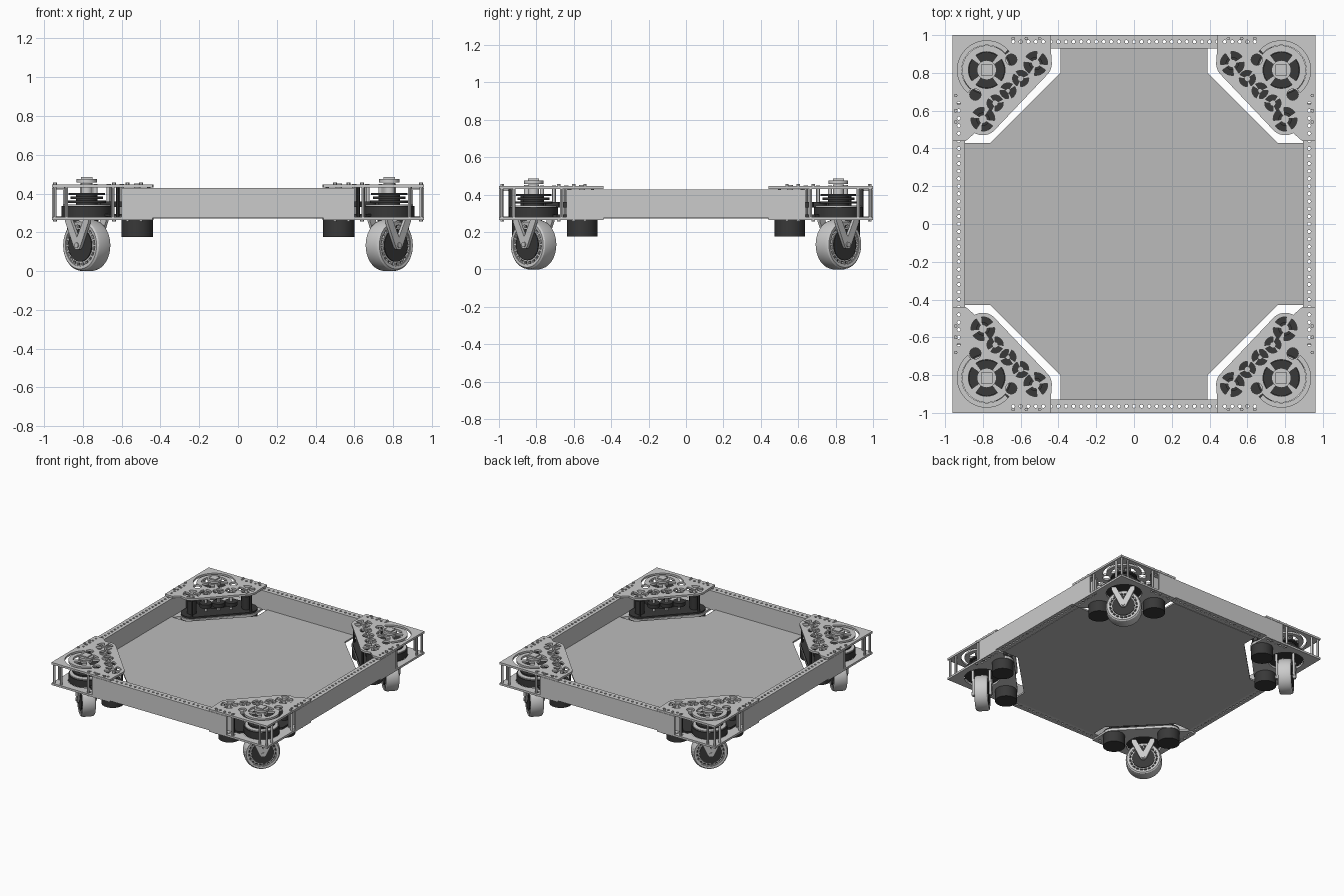
import bpy, bmesh
from math import sin, cos, radians, pi
from mathutils import Matrix

if "Cube" in bpy.data.objects:
    bpy.data.objects.remove(bpy.data.objects["Cube"])


def material(name, v):
    m = bpy.data.materials.new(name)
    m.diffuse_color = (v, v, v, 1)
    m.use_nodes = True
    m.node_tree.nodes["Principled BSDF"].inputs["Base Color"].default_value = m.diffuse_color
    return m


DARK = material("dark", 0.04)
FLOOR = material("floor_grey", 0.5)


def arc(c, r, a0, a1, n=16):
    return [(c[0] + r * cos(radians(a0 + (a1 - a0) * i / n)),
             c[1] + r * sin(radians(a0 + (a1 - a0) * i / n))) for i in range(n + 1)]


def circle(c, r, n=32):
    return arc(c, r, 0, 360, n)[:-1]


def rect(x0, x1, y0, y1):
    return [(x0, y0), (x1, y0), (x1, y1), (x0, y1)]


def sector(c, r0, r1, a0, a1, n=12):
    return arc(c, r1, a0, a1, n) + arc(c, r0, a1, a0, n)


def spoked(c, r0, r1, count, turn=0, gap=14):
    step = 360 / count
    return [sector(c, r0, r1, turn + k * step + gap, turn + (k + 1) * step - gap, 8)
            for k in range(count)]


def finish(name, me, mat, mirror):
    bm = bmesh.new()
    bm.from_mesh(me)
    bmesh.ops.remove_doubles(bm, verts=bm.verts, dist=1e-5)
    bmesh.ops.recalc_face_normals(bm, faces=bm.faces)
    bm.to_mesh(me)
    bm.free()
    me.materials.clear()
    if mat:
        me.materials.append(mat)
    ob = bpy.data.objects.new(name, me)
    bpy.context.collection.objects.link(ob)
    bpy.ops.object.select_all(action='DESELECT')
    ob.select_set(True)
    bpy.context.view_layer.objects.active = ob
    bpy.ops.object.shade_smooth_by_angle()
    if any(mirror):
        mod = ob.modifiers.new("mirror", 'MIRROR')
        mod.use_axis = (mirror[0], mirror[1], False)
        mod.use_mirror_merge = False
    return ob


ALL4 = (True, True)


def plate(name, loops, z0, z1, mat=None, mirror=ALL4, matrix=None):
    """Extrude filled outlines (inner loops become holes) from z0 to z1."""
    cu = bpy.data.curves.new(name, 'CURVE')
    cu.dimensions = '2D'
    cu.fill_mode = 'BOTH'
    cu.extrude = (z1 - z0) / 2
    for pts in loops:
        s = cu.splines.new('POLY')
        s.points.add(len(pts) - 1)
        for p, (x, y) in zip(s.points, pts):
            p.co = (x, y, 0, 1)
        s.use_cyclic_u = True
    tmp = bpy.data.objects.new("tmp", cu)
    bpy.context.collection.objects.link(tmp)
    dg = bpy.context.evaluated_depsgraph_get()
    me = bpy.data.meshes.new_from_object(tmp.evaluated_get(dg))
    bpy.data.objects.remove(tmp)
    bpy.data.curves.remove(cu)
    me.transform(Matrix.Translation((0, 0, (z0 + z1) / 2)))
    if matrix:
        me.transform(matrix)
    return finish(name, me, mat, mirror)


def lathe(name, profile, matrix, mat=None, n=48):
    """Closed (radius, height) profile turned about local z."""
    bm = bmesh.new()
    rings = [[bm.verts.new((r * cos(2 * pi * i / n), r * sin(2 * pi * i / n), h))
              for r, h in profile] for i in range(n)]
    m = len(profile)
    for i in range(n):
        a, b = rings[i], rings[(i + 1) % n]
        for j in range(m):
            bm.faces.new((a[j], a[(j + 1) % m], b[(j + 1) % m], b[j]))
    me = bpy.data.meshes.new(name)
    bm.to_mesh(me)
    bm.free()
    me.transform(matrix)
    return finish(name, me, mat, ALL4)


# Key points of one corner module
W, M1, M2 = (.78, .815), (.52, .85), (.80, .555)
G1, G2, GM = (.60, .77), (.735, .64), (.667, .705)

# Frame rails: hollow tubes with a row of holes through top and bottom
FB, LR = (False, True), (True, False)
holes_x = [circle((.04 * k, .965), .009, 10) for k in range(-14, 15)]
holes_y = [circle((.9275, .04 * k), .009, 10) for k in range(-15, 16)]
for label, z0, z1 in (("top", .42, .428), ("bottom", .275, .283)):
    plate("front_back_rail_" + label, [rect(-.6, .6, .93, 1)] + holes_x, z0, z1, None, FB)
    plate("side_rail_" + label, [rect(.895, .96, -.64, .64)] + holes_y, z0, z1, None, LR)
plate("front_back_rail_walls", [rect(-.6, .6, .992, 1), rect(-.6, .6, .93, .938)],
      .283, .42, None, FB)
plate("side_rail_walls", [rect(.952, .96, -.64, .64), rect(.895, .903, -.64, .64)],
      .283, .42, None, LR)

# Floor panel with clipped corners
q = [(.895, .43), (.76, .43), (.39, .80), (.39, .93)]
floor = q + [(-x, y) for x, y in q[::-1]] + [(-x, -y) for x, y in q] + [(x, -y) for x, y in q[::-1]]
plate("floor_panel", [floor], .272, .284, FLOOR, (False, False))

# Module plates
outline = ([(.96, .44), (.96, 1), (.44, 1), (.44, .93)] + arc(M1, .085, 170, 226, 10)
           + arc(M2, .085, 226, 300, 10) + [(.89, .44)])
rail_holes = ([circle((.04 * k, .965), .009, 10) for k in range(12, 17)]
              + [circle((.9275, .04 * k), .009, 10) for k in range(12, 17)])
cutouts = (spoked(W, .045, .097, 4, 45, 9) + [sector(W, .13, .155, -50, 140, 30)]
           + spoked(M1, .022, .063, 4, 20) + spoked(M2, .022, .063, 4, 20)
           + spoked(G1, .016, .043, 3, 45, 12) + spoked(G2, .016, .043, 3, 45, 12)
           + spoked(GM, .012, .042, 3, 15, 12)
           + [circle((.65, .87), .03, 16), circle((.84, .685), .03, 16)])
plate("module_top_plate", [outline] + cutouts + rail_holes, .43, .446)
plate("module_bottom_plate", [outline, circle(W, .132, 40)] + rail_holes, .264, .28)

# Dark deck under the top plate
deck = arc(M1, .08, 90, 226, 12) + arc(M2, .08, 226, 360, 12) + [(.88, .69), (.66, .93)]
plate("module_deck", [deck], .281, .295, DARK)

# Drive motors and gear train
for label, c in (("a", M1), ("b", M2)):
    plate("motor_" + label, [circle(c, .081, 40)], .177, .27, DARK)
    plate("motor_pinion_" + label, [circle(c, .035, 20)], .295, .40, DARK)
    plate("motor_shaft_" + label, [circle(c, .016, 16)], .40, .452)
for label, c in (("a", G1), ("b", G2), ("c", GM)):
    plate("idler_gear_" + label, [circle(c, .045, 28)], .33, .36, DARK)
    plate("idler_shaft_" + label, [circle(c, .011, 12)], .29, .45)

# Steering turntable stack
plate("steering_turntable", [circle(W, .13, 48)], .28, .335, DARK)
plate("steering_ring", [circle(W, .122, 48)], .335, .343)
plate("steering_hub", [circle(W, .055)], .343, .40, DARK)
for label, r, z in (("lower", .10, .352), ("middle", .085, .372), ("upper", .095, .392)):
    plate("steering_gear_" + label, [circle(W, r, 40)], z, z + .012, DARK)
plate("steering_shaft", [circle(W, .03, 24)], .40, .455)
plate("encoder_cap", [circle(W, .052, 28)], .458, .476)
plate("encoder_cap_top", [rect(W[0] - .03, W[0] + .03, W[1] - .03, W[1] + .03)], .476, .485)

# Standoffs and bolts
posts = [(.945, .985), (.885, .985), (.945, .92), (.645, .985), (.945, .665)]
plate("standoffs", [circle(p, .009, 12) for p in posts], .28, .43)
inner = [(.62, .94), (.89, .62), (.46, .82), (.76, .50)]
plate("inner_standoffs", [circle(p, .008, 12) for p in inner], .28, .43, DARK)
bolts = [(.50, .982), (.57, .982), (.64, .982), (.944, .54), (.944, .60), (.944, .68)]
plate("top_bolts", [circle(p, .010, 6) for p in bolts], .446, .456)
plate("bottom_bolts", [circle(p, .010, 6) for p in bolts], .256, .264)

# Wheel turned so its axle points along the corner diagonal
R = .133
MW = (Matrix.Translation((W[0], W[1], R)) @ Matrix.Rotation(pi / 4, 4, 'Z')
      @ Matrix.Rotation(pi / 2, 4, 'Y'))
lathe("wheel_tire", [(.108, -.048), (.122, -.05), (.130, -.042), (R, -.028), (R, .028),
                     (.130, .042), (.122, .05), (.108, .048)], MW)
rim_slots = [sector((0, 0), .092, .103, k * 18 + 3, k * 18 + 15, 3) for k in range(20)]
plate("wheel_rim", [circle((0, 0), .109, 48), circle((0, 0), .083, 48)] + rim_slots,
      -.044, .044, None, ALL4, MW)
plate("wheel_core", [circle((0, 0), .107, 40)], -.03, .03, DARK, ALL4, MW)
plate("wheel_hub", [circle((0, 0), .084, 40)], -.05, .05, DARK, ALL4, MW)
plate("wheel_axle", [circle((0, 0), .014, 16)], -.078, .078, None, ALL4, MW)

# V-shaped fork arms on both sides of the wheel
vee = [(-.085, .283), (-.055, .283), (0, .175), (.055, .283), (.085, .283), (.085, .255),
       (.024, .125), (.012, .112), (-.012, .112), (-.024, .125), (-.085, .255)]
vee = [(R - v, u) for u, v in vee]
for label, h in (("outer", .054), ("inner", -.072)):
    plate("fork_arm_" + label, [vee], h, h + .018, None, ALL4, MW)
